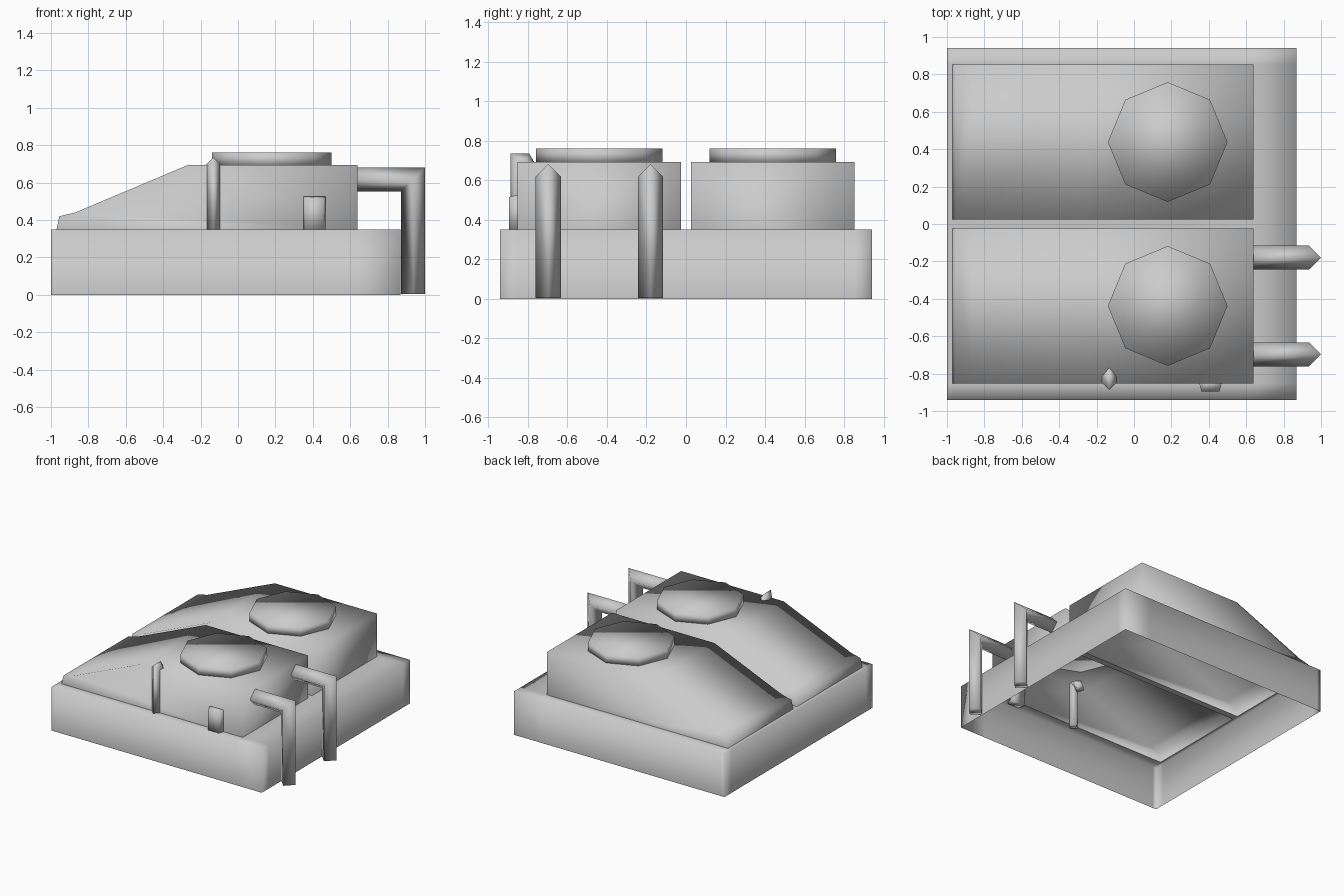
import bpy, bmesh
from math import cos, sin, pi
from mathutils import Vector

if "Cube" in bpy.data.objects:
    bpy.data.objects.remove(bpy.data.objects["Cube"])


def add_mesh(name, verts, faces):
    me = bpy.data.meshes.new(name)
    bm = bmesh.new()
    vs = [bm.verts.new(v) for v in verts]
    for f in faces:
        bm.faces.new([vs[i] for i in f])
    bmesh.ops.remove_doubles(bm, verts=bm.verts, dist=1e-5)
    bmesh.ops.recalc_face_normals(bm, faces=bm.faces)
    for f in bm.faces:
        f.smooth = True
    bm.to_mesh(me)
    bm.free()
    ob = bpy.data.objects.new(name, me)
    bpy.context.collection.objects.link(ob)
    return ob


def loft(name, rings, cap_start=True, cap_end=True, skip=()):
    n = len(rings[0])
    verts = [v for r in rings for v in r]
    faces = [(k * n + i, k * n + (i + 1) % n, (k + 1) * n + (i + 1) % n, (k + 1) * n + i)
             for k in range(len(rings) - 1) for i in range(n) if i not in skip]
    if cap_start:
        faces.append(tuple(range(n)))
    if cap_end:
        faces.append(tuple(range((len(rings) - 1) * n, len(rings) * n)))
    return add_mesh(name, verts, faces)


def square_tube(name, path, side, r):
    """Diamond-section tube with mitred bends along a planar path."""
    pts = [Vector(p) for p in path]
    side = Vector(side)
    rings = []
    for i, p in enumerate(pts):
        a = (p - pts[i - 1]).normalized() if i else (pts[1] - p).normalized()
        b = (pts[i + 1] - p).normalized() if i < len(pts) - 1 else a
        na, nb = side.cross(a), side.cross(b)
        m = (na + nb).normalized()
        m = m * (r / m.dot(na))
        rings.append([p + side * r, p + m, p - side * r, p - m])
    return loft(name, rings)


# Base: hollow tray open below, with openings under both housings
xs = [-1, -0.97, 0.64, 0.87]
ys = [-0.94, -0.853, -0.025, 0.025, 0.853, 0.94]
H = 0.35
verts, faces = [], []


def quad(*pts):
    faces.append(tuple(range(len(verts), len(verts) + 4)))
    verts.extend(pts)


for i in range(3):
    for y in (ys[0], ys[-1]):
        quad((xs[i], y, 0), (xs[i + 1], y, 0), (xs[i + 1], y, H), (xs[i], y, H))
    for j in range(5):
        if not (i == 1 and j in (1, 3)):
            quad((xs[i], ys[j], H), (xs[i + 1], ys[j], H),
                 (xs[i + 1], ys[j + 1], H), (xs[i], ys[j + 1], H))
for j in range(5):
    for x in (xs[0], xs[-1]):
        quad((x, ys[j], 0), (x, ys[j + 1], 0), (x, ys[j + 1], H), (x, ys[j], H))
add_mesh("base", verts, faces)

# Sloped housings (open underneath) with octagonal caps
profile = [(-0.97, H), (-0.955, 0.42), (-0.87, 0.44), (-0.27, 0.693), (0.64, 0.693), (0.64, H)]
for label, s in (("front", -1), ("back", 1)):
    loft(label + "_housing", [[(x, s * y, z) for x, z in profile] for y in (0.025, 0.853)],
         skip=(5,))
    loft(label + "_cap", [[(0.18 + 0.32 * cos(k * pi / 4), s * 0.438 + 0.32 * sin(k * pi / 4), z)
                           for k in range(8)] for z in (0.688, 0.76)])

# Elbow pipes on the right side
for n, y in enumerate((-0.697, -0.18)):
    square_tube(f"side_pipe_{n + 1}",
                [(0.62, y, 0.617), (0.936, y, 0.617), (0.936, y, 0.005)], (0, 1, 0), 0.064)

# Thin pipe on the front, bending over into the housing
square_tube("front_pipe", [(-0.132, -0.85, 0.34), (-0.132, -0.85, 0.697),
                           (-0.132, -0.815, 0.697), (-0.132, -0.775, 0.63)], (1, 0, 0), 0.038)

# Short stub against the front housing, top sloping outwards
plan = [(0.345, -0.835), (0.472, -0.835), (0.457, -0.895), (0.36, -0.895)]
loft("front_stub", [[(x, y, 0.335) for x, y in plan],
                    [(x, y, 0.53 if y > -0.85 else 0.515) for x, y in plan]])
